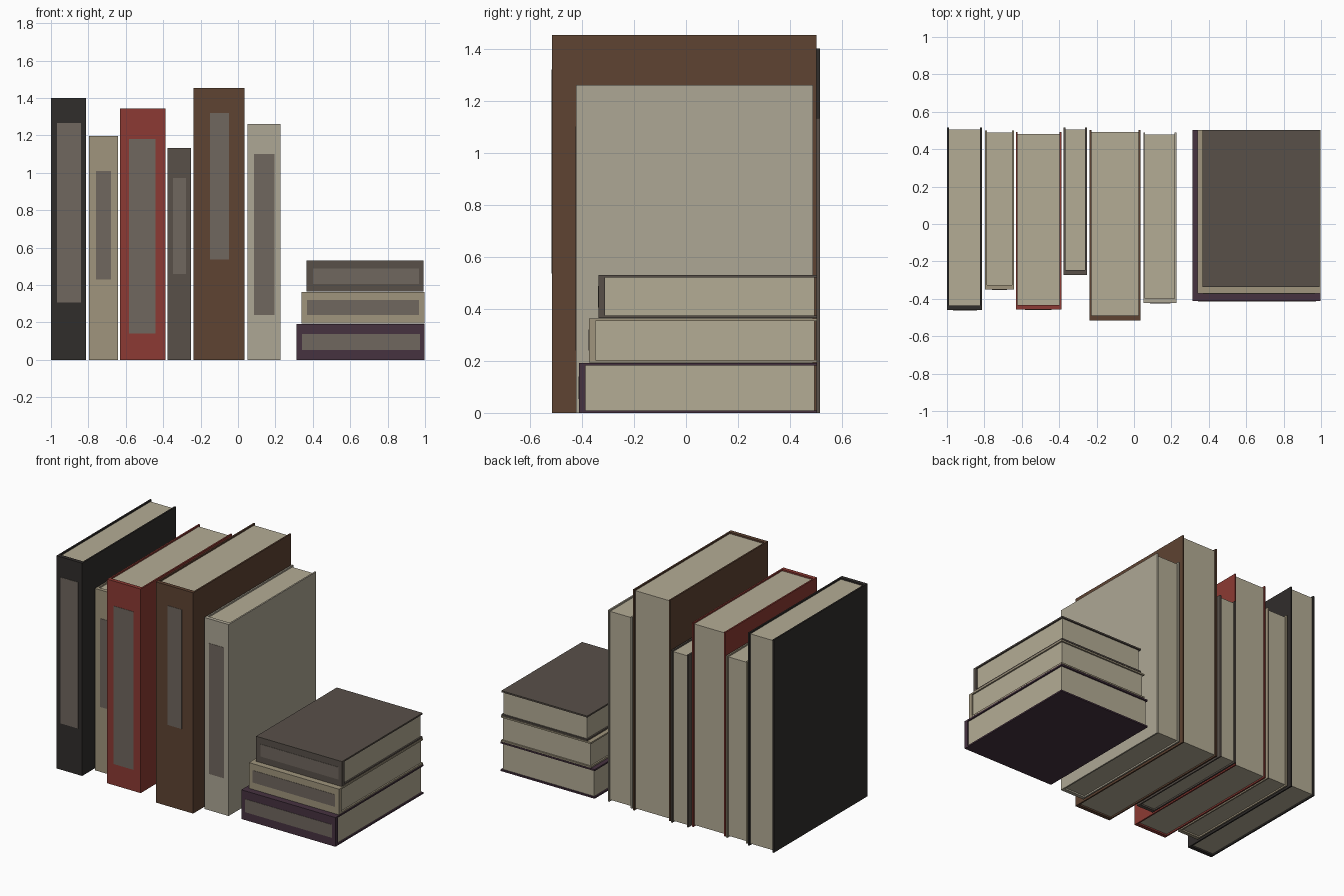
import bpy

if "Cube" in bpy.data.objects:
    bpy.data.objects.remove(bpy.data.objects["Cube"])

COVER, SPINE, INSET = 0.01, 0.025, 0.01


def material(name, rgb):
    m = bpy.data.materials.new(name)
    lin = [((c / 255 + 0.055) / 1.055) ** 2.4 for c in rgb]
    m.diffuse_color = (*lin, 1)
    m.use_nodes = True
    m.node_tree.nodes["Principled BSDF"].inputs["Base Color"].default_value = m.diffuse_color
    return m


MATS = {n: material(n, c) for n, c in {
    "black": (48, 45, 43), "tan": (160, 149, 125), "red": (140, 58, 51),
    "grey": (88, 80, 73), "brown": (94, 67, 50), "cream": (174, 167, 149),
    "purple": (70, 50, 64), "label": (112, 103, 94), "paper": (180, 172, 149),
}.items()}


def box(name, lo, hi, mat):
    bpy.ops.mesh.primitive_cube_add(
        size=1, location=[(a + b) / 2 for a, b in zip(lo, hi)])
    ob = bpy.context.object
    ob.name = name
    ob.scale = [b - a for a, b in zip(lo, hi)]
    bpy.ops.object.transform_apply(location=False, rotation=False, scale=True)
    ob.data.materials.append(MATS[mat])


def book(name, mat, thick, tall, depth, label_thick, label_tall, flat=False):
    """Each argument is a (min, max) range; flat books swap width and height."""
    def part(label, t, y, h, m):
        a, b = (h, t) if flat else (t, h)
        box(f"{name}_{label}", (a[0], y[0], b[0]), (a[1], y[1], b[1]), m)

    t0, t1 = thick
    h0, h1 = tall
    y0, y1 = depth
    # Two cover boards joined by the spine
    part("cover_a", (t0, t0 + COVER), depth, tall, mat)
    part("cover_b", (t1 - COVER, t1), depth, tall, mat)
    part("spine", (t0 + COVER, t1 - COVER), (y0, y0 + SPINE), tall, mat)
    # Page block, slightly recessed inside the covers
    part("pages", (t0 + COVER, t1 - COVER), (y0 + SPINE, y1 - INSET),
         (h0 + INSET, h1 - INSET), "paper")
    # Spine label
    part("spine_label", label_thick, (y0 - 0.002, y0 + 0.005), label_tall, "label")


# Upright row
for i, (mat, x, h, y, lx, lz) in enumerate([
    ("black", (-1.0, -0.813), 1.40, (-0.46, 0.515), (-0.968, -0.84), (0.305, 1.267)),
    ("tan", (-0.797, -0.642), 1.197, (-0.35, 0.50), (-0.759, -0.68), (0.428, 1.01)),
    ("red", (-0.632, -0.388), 1.343, (-0.458, 0.492), (-0.583, -0.44), (0.14, 1.18)),
    ("grey", (-0.377, -0.251), 1.133, (-0.272, 0.515), (-0.348, -0.278), (0.46, 0.973)),
    ("brown", (-0.237, 0.034), 1.453, (-0.515, 0.502), (-0.15, -0.048), (0.535, 1.32)),
    ("cream", (0.05, 0.227), 1.26, (-0.422, 0.489), (0.086, 0.195), (0.24, 1.10)),
]):
    book(f"upright_book_{i + 1}", mat, x, (0, h), y, lx, lz)

# Lying stack
for i, (mat, z, x, y, lz, lx) in enumerate([
    ("purple", (0.0, 0.192), (0.313, 0.998), (-0.412, 0.503), (0.053, 0.139), (0.342, 0.973)),
    ("tan", (0.194, 0.363), (0.34, 0.996), (-0.372, 0.503), (0.24, 0.32), (0.369, 0.968)),
    ("grey", (0.365, 0.53), (0.367, 0.992), (-0.336, 0.503), (0.406, 0.487), (0.40, 0.968)),
]):
    book(f"stacked_book_{i + 1}", mat, z, x, y, lz, lx, flat=True)
